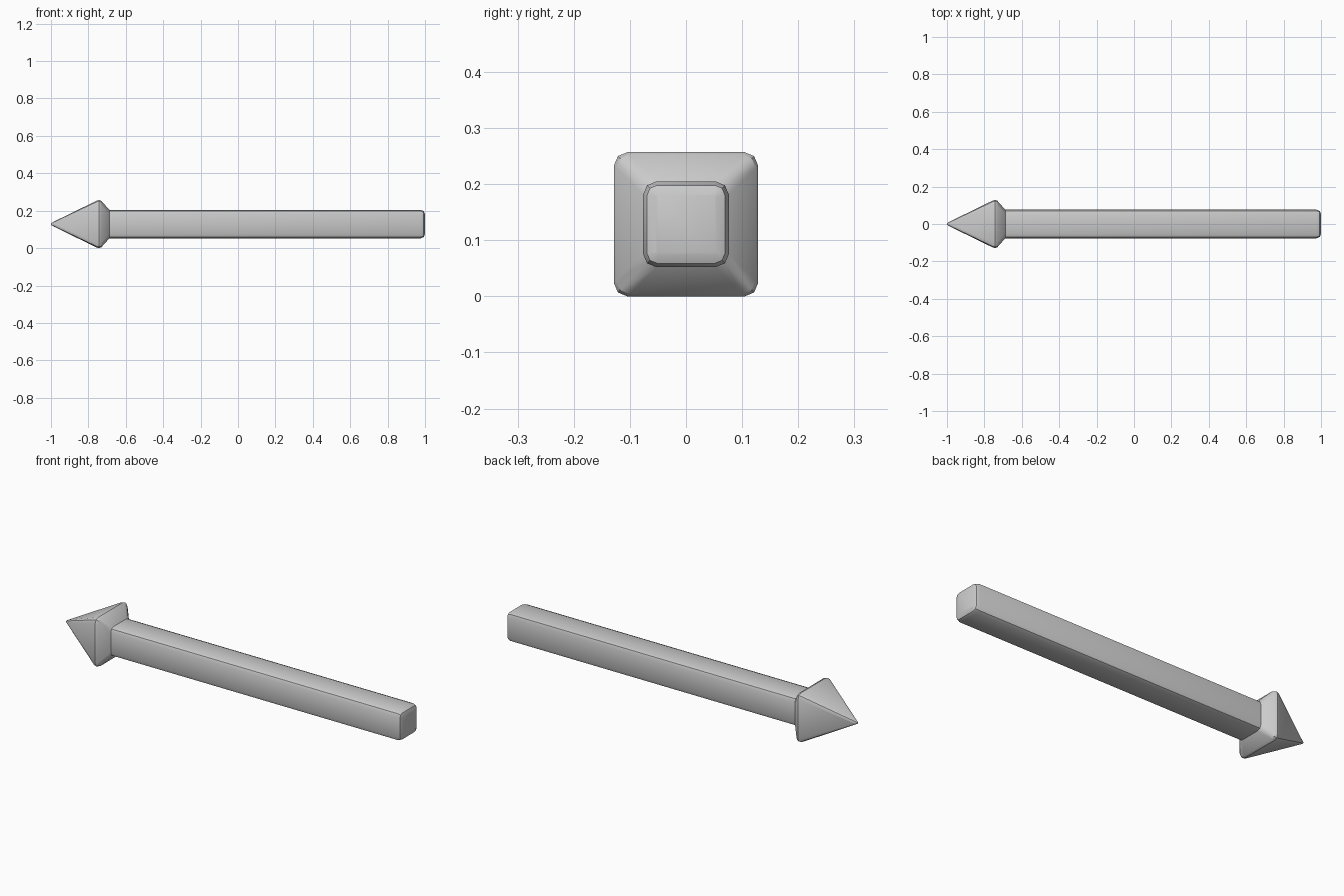
import bpy, bmesh, math

if "Cube" in bpy.data.objects:
    bpy.data.objects.remove(bpy.data.objects["Cube"])

CENTER_Z = 0.1285


def ring(bm, x, half, r):
    """Rounded square cross-section, two segments per corner."""
    verts = []
    for corner in range(4):
        a0 = corner * math.pi / 2
        mid = a0 + math.pi / 4
        cy = math.copysign(half - r, math.cos(mid))
        cz = math.copysign(half - r, math.sin(mid))
        for step in range(3):
            a = a0 + step * math.pi / 4
            verts.append(bm.verts.new((x, cy + r * math.cos(a),
                                       CENTER_Z + cz + r * math.sin(a))))
    return verts


# Stations along the arrow: x, half width, corner radius
stations = [
    # pointed head
    (-1.0, 0.004, 0.003),
    (-0.985, 0.013, 0.010),
    (-0.755, 0.1255, 0.022),
    (-0.743, 0.1285, 0.024),
    (-0.731, 0.1245, 0.024),
    # collar slope into the shaft
    (-0.688, 0.0765, 0.024),
    # shaft with rounded end
    (0.976, 0.0765, 0.024),
    (0.993, 0.0695, 0.018),
    (1.0, 0.053, 0.004),
]

bm = bmesh.new()
rings = [ring(bm, *s) for s in stations]
for a, b in zip(rings, rings[1:]):
    for i in range(12):
        j = (i + 1) % 12
        bm.faces.new((a[i], a[j], b[j], b[i]))
bm.faces.new(rings[0])
bm.faces.new(rings[-1])
bmesh.ops.recalc_face_normals(bm, faces=bm.faces[:])

mesh = bpy.data.meshes.new("arrow")
bm.to_mesh(mesh)
bm.free()
arrow = bpy.data.objects.new("arrow", mesh)
bpy.context.collection.objects.link(arrow)
bpy.context.view_layer.objects.active = arrow
arrow.select_set(True)
bpy.ops.object.shade_smooth_by_angle(angle=math.radians(30))
